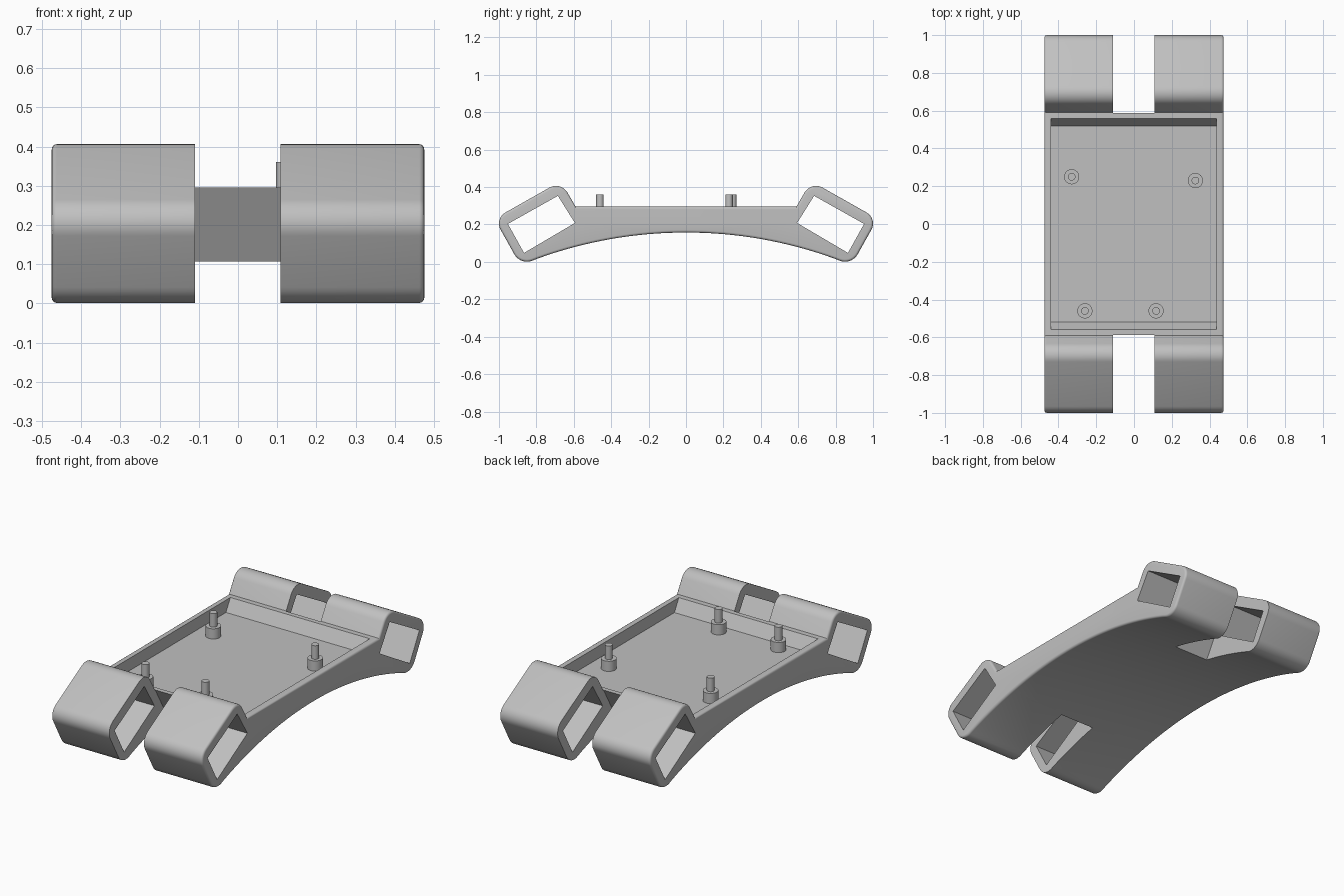
import bpy, bmesh, math
from mathutils import Vector

if "Cube" in bpy.data.objects:
    bpy.data.objects.remove(bpy.data.objects["Cube"], do_unlink=True)

grey = bpy.data.materials.new("matte_grey")
grey.use_nodes = True
grey.diffuse_color = (0.53, 0.53, 0.53, 1)
grey.node_tree.nodes["Principled BSDF"].inputs["Base Color"].default_value = (0.53, 0.53, 0.53, 1)


def add_object(name, bm):
    mesh = bpy.data.meshes.new(name)
    bm.to_mesh(mesh)
    bm.free()
    mesh.materials.append(grey)
    obj = bpy.data.objects.new(name, mesh)
    bpy.context.collection.objects.link(obj)
    return obj


def smooth(obj):
    bpy.ops.object.select_all(action='DESELECT')
    obj.select_set(True)
    bpy.context.view_layer.objects.active = obj
    bpy.ops.object.shade_smooth_by_angle(angle=math.radians(32))


def prism(name, outline, x0, x1, edge_round=0):
    """Extrude a (y, z) outline along x, optionally rounding the end rims."""
    bm = bmesh.new()
    face = bm.faces.new([bm.verts.new((x0, y, z)) for y, z in outline])
    ext = bmesh.ops.extrude_face_region(bm, geom=[face], use_keep_orig=True)
    moved = [v for v in ext["geom"] if isinstance(v, bmesh.types.BMVert)]
    bmesh.ops.translate(bm, verts=moved, vec=(x1 - x0, 0, 0))
    bmesh.ops.recalc_face_normals(bm, faces=bm.faces[:])
    if edge_round:
        rims = [e for e in bm.edges if abs(e.verts[0].co.x - e.verts[1].co.x) < 1e-5]
        bmesh.ops.bevel(bm, geom=rims, offset=edge_round, segments=4,
                        profile=0.5, affect='EDGES')
    return add_object(name, bm)


def fillet(before, corner, after, radius, steps=9):
    """Points of a round that replaces one corner."""
    p = Vector(corner)
    a, b = (Vector(before) - p).normalized(), (Vector(after) - p).normalized()
    half = a.angle(b) / 2
    mid = p + (a + b).normalized() * (radius / math.sin(half))
    start = p + a * (radius / math.tan(half)) - mid
    end = p + b * (radius / math.tan(half)) - mid
    points = []
    for i in range(steps + 1):
        d = start.lerp(end, i / steps)
        # tangent spacing keeps the round even
        t = math.tan((i / steps - 0.5) * (math.pi - 2 * half))
        d = (start + end) / 2 + (end - start) / 2 * t / math.tan(math.pi / 2 - half)
        points.append(tuple(mid + d.normalized() * radius))
    return points


def arch(y, r=2.33):
    return 0.157 - r + math.sqrt(r * r - y * y)


def cut(target, cutter):
    mod = target.modifiers.new("cut", 'BOOLEAN')
    mod.operation, mod.solver, mod.object = 'DIFFERENCE', 'EXACT', cutter
    bpy.context.view_layer.objects.active = target
    bpy.ops.object.modifier_apply(modifier=mod.name)
    bpy.data.objects.remove(cutter, do_unlink=True)


# Side outline: arched underside, flat deck, one tilted loop at each end
deck = (-0.59, 0.295)
crest, tip, toe = (-0.669, 0.4315), (-1.024, 0.231), (-0.885, -0.019)
arch_start = (-0.8, arch(-0.8))
half = [deck]
half += fillet(deck, crest, tip, 0.071)
half += fillet(crest, tip, toe, 0.068)
half += fillet(tip, toe, arch_start, 0.078)
half += [(y / 40, arch(y / 40)) for y in range(-32, 0, 2)]
outline = half + [(0, arch(0))] + [(-y, z) for y, z in reversed(half)]
body = prism("case_body", outline, -0.475, 0.475, edge_round=0.013)

# Strap openings and centre slots at both ends
opening = [(-0.952, 0.203), (-0.685, 0.353), (-0.594, 0.208), (-0.866, 0.048)]
slot = [(-0.737, 0.555), (-0.387, -0.051), (-0.387, -0.2), (-1.3, -0.2), (-1.3, 0.555)]
for side in (1, -1):
    cut(body, prism("opening_cutter", [(y * side, z) for y, z in opening], -0.7, 0.7))
    cut(body, prism("slot_cutter", [(y * side, z) for y, z in slot], -0.11, 0.108))

# Recessed tray with sloping end walls
tray = [(-0.594, 0.355), (-0.52, 0.225), (0.52, 0.225), (0.594, 0.355)]
cut(body, prism("tray_cutter", tray, -0.44, 0.437))
smooth(body)


# Mounting posts: wide collar with a thin pin
def cylinder(name, x, y, z0, z1, radius):
    bm = bmesh.new()
    bmesh.ops.create_cone(bm, cap_ends=True, segments=32, radius1=radius,
                          radius2=radius, depth=z1 - z0)
    bmesh.ops.translate(bm, verts=bm.verts[:], vec=(x, y, (z0 + z1) / 2))
    smooth(add_object(name, bm))


posts = {"back_right": (-0.33, 0.25), "back_left": (0.325, 0.23),
         "front_right": (-0.26, -0.46), "front_left": (0.117, -0.46)}
for place, (x, y) in posts.items():
    cylinder(place + "_post_collar", x, y, 0.215, 0.283, 0.04)
    cylinder(place + "_post_pin", x, y, 0.275, 0.36, 0.02)
